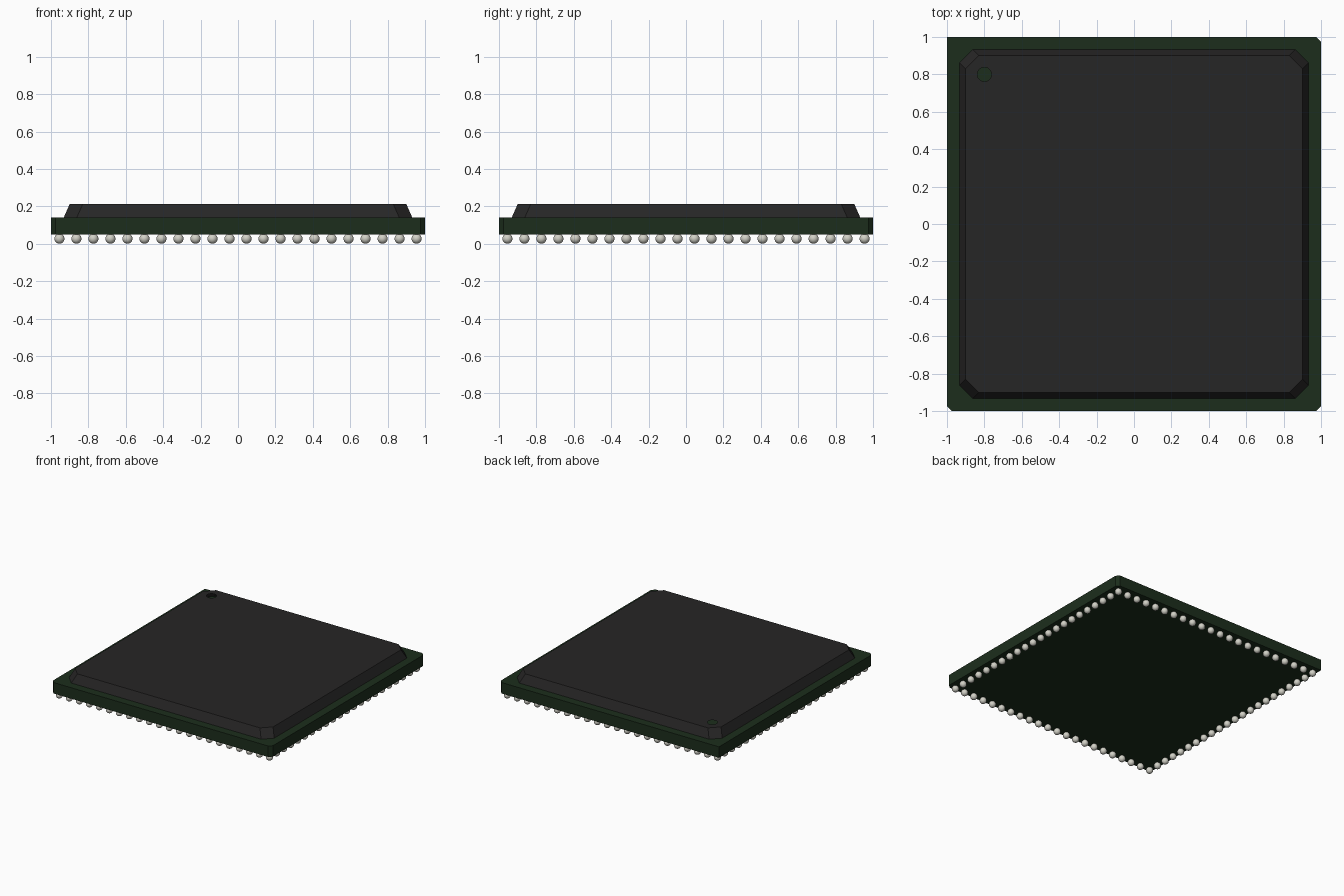
import bpy, bmesh, math
from mathutils import Matrix

if "Cube" in bpy.data.objects:
    bpy.data.objects.remove(bpy.data.objects["Cube"])


def material(name, color):
    mat = bpy.data.materials.new(name)
    mat.use_nodes = True
    mat.diffuse_color = (*color, 1)
    mat.node_tree.nodes["Principled BSDF"].inputs["Base Color"].default_value = (*color, 1)
    return mat


def make_object(name, bm, mat):
    mesh = bpy.data.meshes.new(name)
    bm.to_mesh(mesh)
    bm.free()
    mesh.materials.append(mat)
    obj = bpy.data.objects.new(name, mesh)
    bpy.context.collection.objects.link(obj)
    return obj


def square_loop(bm, half, cuts, z):
    """Square ring of vertices; cuts gives the corner chamfers, anticlockwise from +x +y."""
    ring = []
    for (sx, sy), c in zip([(1, 1), (-1, 1), (-1, -1), (1, -1)], cuts):
        corner = [(sx * half, sy * (half - c)), (sx * (half - c), sy * half)]
        if sx * sy < 0:
            corner.reverse()
        if c == 0:
            corner = corner[:1]
        ring += [bm.verts.new((x, y, z)) for x, y in corner]
    return ring


def bridge(bm, low, high):
    n = len(low)
    for i in range(n):
        j = (i + 1) % n
        bm.faces.new((low[i], low[j], high[j], high[i]))


green = material("board green", (0.0115, 0.027, 0.0115))
black = material("lid black", (0.0194, 0.0188, 0.0188))
metal = material("solder grey", (0.645, 0.638, 0.571))

BOARD_BOTTOM, BOARD_TOP, LID_TOP = 0.05, 0.14, 0.212

# Board: three small corner chamfers, one square corner beside the marker
bm = bmesh.new()
cuts = (0.025, 0, 0.025, 0.025)
low = square_loop(bm, 1, cuts, BOARD_BOTTOM)
high = square_loop(bm, 1, cuts, BOARD_TOP)
bridge(bm, low, high)
bm.faces.new(high)
bm.faces.new(low[::-1])
make_object("board", bm, green)

# Lid: hollow sloped shell, its top pierced by a round marker hole
bm = bmesh.new()
low = square_loop(bm, 0.932, [0.07] * 4, BOARD_TOP)
high = square_loop(bm, 0.9, [0.07] * 4, LID_TOP)
bridge(bm, low, high)
hole = bmesh.ops.create_circle(bm, segments=20, radius=0.038,
                               matrix=Matrix.Translation((-0.8, 0.8, LID_TOP)))["verts"]
rim = {e for v in hole for e in v.link_edges}
rim |= {e for e in bm.edges if all(v in high for v in e.verts)}
bmesh.ops.triangle_fill(bm, edges=list(rim), use_beauty=True, normal=(0, 0, 1))
bmesh.ops.recalc_face_normals(bm, faces=bm.faces)
if max(bm.faces, key=lambda f: f.calc_center_median().z).normal.z < 0:
    bmesh.ops.reverse_faces(bm, faces=bm.faces)
make_object("lid", bm, black)

# Solder balls: a single ring around the edge of the underside
bm = bmesh.new()
COUNT, REACH, RADIUS = 22, 0.955, 0.027
for i in range(COUNT - 1):
    along = -REACH + 2 * REACH * i / (COUNT - 1)
    for side in range(4):
        turn = Matrix.Rotation(side * math.pi / 2, 4, "Z")
        place = turn @ Matrix.Translation((along, -REACH, RADIUS))
        bmesh.ops.create_uvsphere(bm, u_segments=20, v_segments=12, radius=RADIUS, matrix=place)
for face in bm.faces:
    face.smooth = True
make_object("solder_balls", bm, metal)
